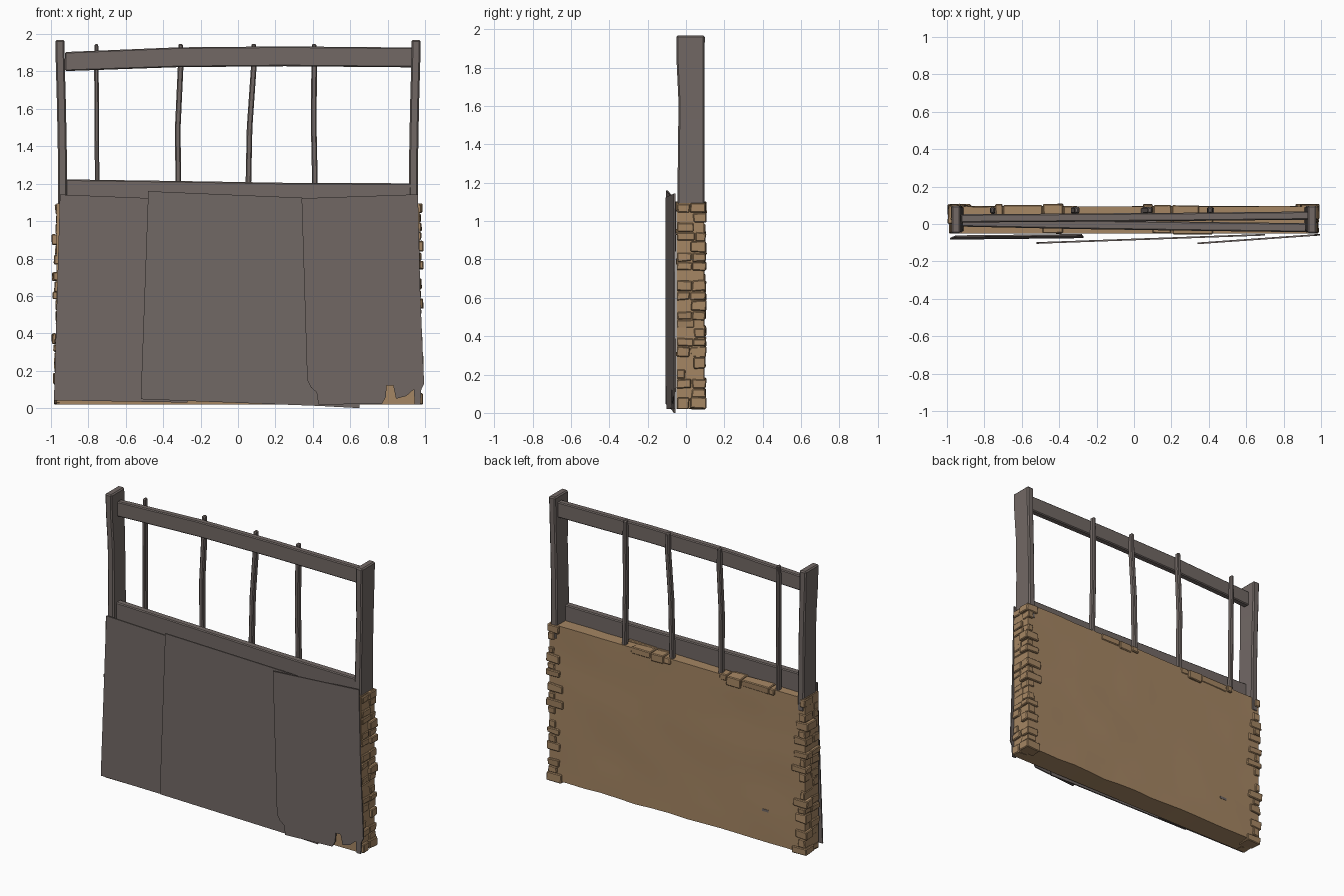
import bpy, bmesh, random
from mathutils import Vector, noise

if "Cube" in bpy.data.objects:
    bpy.data.objects.remove(bpy.data.objects["Cube"])

random.seed(4)


def material(name, rgb):
    m = bpy.data.materials.new(name)
    m.diffuse_color = (*rgb, 1)
    m.use_nodes = True
    m.node_tree.nodes["Principled BSDF"].inputs["Base Color"].default_value = m.diffuse_color
    return m


GREY = material("weathered grey wood", (0.168, 0.140, 0.130))
BROWN = material("sandy brown clay", (0.376, 0.238, 0.125))


def finish(bm, name, mat, smooth=True):
    bmesh.ops.recalc_face_normals(bm, faces=bm.faces)
    me = bpy.data.meshes.new(name)
    bm.to_mesh(me)
    bm.free()
    ob = bpy.data.objects.new(name, me)
    bpy.context.collection.objects.link(ob)
    me.materials.append(mat)
    if smooth:
        bpy.context.view_layer.objects.active = ob
        ob.select_set(True)
        bpy.ops.object.shade_smooth_by_angle(angle=0.6)
        ob.select_set(False)
    return ob


def beam(name, stations, axis, bevel=0.006):
    """Loft rectangular sections; each station = centre (x, y, z), half sizes (a, b)."""
    bm = bmesh.new()
    rings = []
    for c, (a, b) in stations:
        ring = []
        for s, t in ((-1, -1), (1, -1), (1, 1), (-1, 1)):
            off = Vector((s * a, t * b, 0)) if axis == "z" else Vector((0, s * a, t * b))
            ring.append(bm.verts.new(Vector(c) + off))
        rings.append(ring)
    for r, q in zip(rings, rings[1:]):
        for i in range(4):
            j = (i + 1) % 4
            bm.faces.new((r[i], r[j], q[j], q[i]))
    bm.faces.new(rings[0])
    bm.faces.new(rings[-1])
    bmesh.ops.recalc_face_normals(bm, faces=bm.faces)
    sharp = [e for e in bm.edges if e.calc_face_angle(0) > 0.8]
    bmesh.ops.bevel(bm, geom=sharp, offset=bevel, segments=1, affect="EDGES")
    return finish(bm, name, GREY)


# Upright end posts
for side, label in ((-1, "left"), (1, "right")):
    beam(label + "_post", [
        ((side * 0.937, 0.025, 1.00), (0.025, 0.072)),
        ((side * 0.939, 0.027, 1.35), (0.024, 0.069)),
        ((side * 0.944, 0.029, 1.62), (0.024, 0.068)),
        ((side * 0.950, 0.024, 1.83), (0.024, 0.073)),
        ((side * 0.952, 0.024, 1.968), (0.025, 0.074))], "z", 0.008)

# Bowed top rail and lower rail
beam("top_rail", [
    ((-0.925, 0.030, 1.853), (0.022, 0.051)),
    ((-0.32, 0.034, 1.876), (0.022, 0.053)),
    ((0.25, 0.038, 1.881), (0.022, 0.053)),
    ((0.935, 0.045, 1.875), (0.022, 0.053))], "x")
beam("lower_rail", [
    ((-0.925, 0.010, 1.148), (0.024, 0.075)),
    ((-0.30, -0.003, 1.146), (0.024, 0.068)),
    ((0.30, -0.012, 1.142), (0.024, 0.062)),
    ((0.935, -0.020, 1.140), (0.024, 0.062))], "x")

# Thin crooked bars behind the rails: x at bottom, middle and top
for n, (x0, x1, x2) in enumerate(((-0.752, -0.755, -0.757), (-0.318, -0.322, -0.307),
                                  (0.052, 0.062, 0.084), (0.415, 0.405, 0.407))):
    w = 0.012 if n == 0 else 0.015
    beam("bar_%d" % (n + 1), [
        ((x0, 0.070, 1.03), (w, 0.019)), ((x1, 0.072, 1.50), (w, 0.018)),
        ((x2, 0.074, 1.82), (w, 0.018)), ((x2, 0.074, 1.948), (w * 0.8, 0.016))], "z", 0.006)

# Clay wall slab with a gently uneven back
bm = bmesh.new()
bmesh.ops.create_cube(bm, size=1)
for v in bm.verts:
    v.co = Vector((v.co.x * 1.94, v.co.y * 0.143 + 0.022, v.co.z * 1.075 + 0.5575))
bmesh.ops.subdivide_edges(bm, edges=[e for e in bm.edges if e.calc_length() > 0.5],
                          cuts=14, use_grid_fill=True)
for v in bm.verts:
    n = noise.noise(v.co * 4)
    if v.co.y > 0:
        v.co.y += 0.004 * n
        if v.co.z < 0.03:                       # worn lower edge
            v.co.z += 0.012 + 0.012 * n
    if v.co.z > 1.08:
        v.co.z += 0.004 * n
finish(bm, "clay_wall", BROWN)


def brick(bm, x0, x1, y0, y1, z0, z1, jit=0.004):
    """Add one chipped, bevelled brick."""
    b = bmesh.new()
    bmesh.ops.create_cube(b, size=1)
    for v in b.verts:
        v.co = Vector(((x0 + x1) / 2 + v.co.x * (x1 - x0),
                       (y0 + y1) / 2 + v.co.y * (y1 - y0),
                       (z0 + z1) / 2 + v.co.z * (z1 - z0)))
        v.co += Vector([random.uniform(-jit, jit) for _ in range(3)])
    bmesh.ops.bevel(b, geom=b.edges[:], offset=0.005, segments=1, affect="EDGES")
    me = bpy.data.meshes.new("tmp")
    b.to_mesh(me)
    b.free()
    bm.from_mesh(me)
    bpy.data.meshes.remove(me)


# Toothed brick ends on both sides
U = random.uniform
for side, label in ((-1, "left"), (1, "right")):
    bm = bmesh.new()
    z, row = 0.022, 0
    while z < 1.06:
        h = min(U(0.042, 0.062), 1.10 - z)
        outer = side * (U(0.98, 0.995) if row % 2 == 0 else U(0.970, 0.980))
        inner = side * (U(0.86, 0.90) if row % 2 == 0 else U(0.91, 0.94))
        x0, x1 = sorted((inner, outer))
        split = U(0.0, 0.05)
        if row % 5 != 3:                        # rear brick wrapping the corner
            brick(bm, x0, x1, split, U(0.100, 0.106), z, z + h - 0.003)
        if row % 3 != 1:                        # front brick
            o = side * U(0.972, 0.988)
            x0, x1 = sorted((side * 0.90, o))
            brick(bm, x0, x1, -0.048, split - 0.004, z, z + h - 0.003)
        z += h
        row += 1
    finish(bm, label + "_end_bricks", BROWN, False)

# Exposed bricks along the top edge
bm = bmesh.new()
for x0, x1, z0 in ((-0.74, -0.70, 1.06), (-0.70, -0.49, 1.055), (-0.485, -0.38, 1.04),
                   (-0.375, -0.32, 1.06), (0.05, 0.10, 1.06), (0.105, 0.20, 1.045),
                   (0.205, 0.35, 1.06)):
    brick(bm, x0, x1, 0.03, U(0.098, 0.106), z0, 1.102)
for x0, x1 in ((-0.49, -0.38), (0.10, 0.20), (0.205, 0.42)):
    brick(bm, x0, x1, -0.052, 0.03, 1.05, 1.102)
finish(bm, "top_edge_bricks", BROWN, False)


def sheet(name, outline, xa, ya, xb, yb, lean=0.0, thick=0.009):
    """Thin slanted panel: front y runs from ya at xa to yb at xb, lean moves the foot forward."""
    bm = bmesh.new()
    vs = []
    for x, z in outline:
        y = ya + (yb - ya) * (x - xa) / (xb - xa) - lean * (1 - z / 1.15)
        vs.append(bm.verts.new((x, y, z)))
    f = bm.faces.new(vs)
    r = bmesh.ops.extrude_face_region(bm, geom=[f])
    for v in r["geom"]:
        if isinstance(v, bmesh.types.BMVert):
            v.co.y += thick
    return finish(bm, name, GREY, False)


# Three overlapping front panels, the right one torn at its foot
sheet("left_panel", [(-0.952, 1.142), (-0.28, 1.115), (-0.27, 0.03), (-0.984, 0.042)],
      -0.98, -0.070, -0.27, -0.062, 0.014)
sheet("middle_panel", [(-0.48, 1.160), (0.34, 1.125), (0.70, 1.10), (0.65, 0.0), (0.43, 0.012),
                       (-0.52, 0.048)], -0.52, -0.106, 0.70, -0.062)
sheet("right_panel", [(0.34, 1.122), (0.962, 1.143), (0.975, 0.60), (0.995, 0.13), (0.98, 0.10),
                      (0.975, 0.02), (0.945, 0.02), (0.94, 0.10), (0.90, 0.065), (0.845, 0.05),
                      (0.83, 0.12), (0.795, 0.12), (0.79, 0.06), (0.77, 0.022), (0.43, 0.02),
                      (0.42, 0.085), (0.39, 0.11), (0.37, 0.15)], 0.34, -0.108, 0.99, -0.062)

# Small dark patch showing through the back of the wall
bm = bmesh.new()
bmesh.ops.create_cube(bm, size=1)
for v in bm.verts:
    v.co = Vector((v.co.x * 0.05 - 0.67, v.co.y * 0.008 + 0.094, v.co.z * 0.016 + 0.25))
finish(bm, "back_patch", GREY, False)
